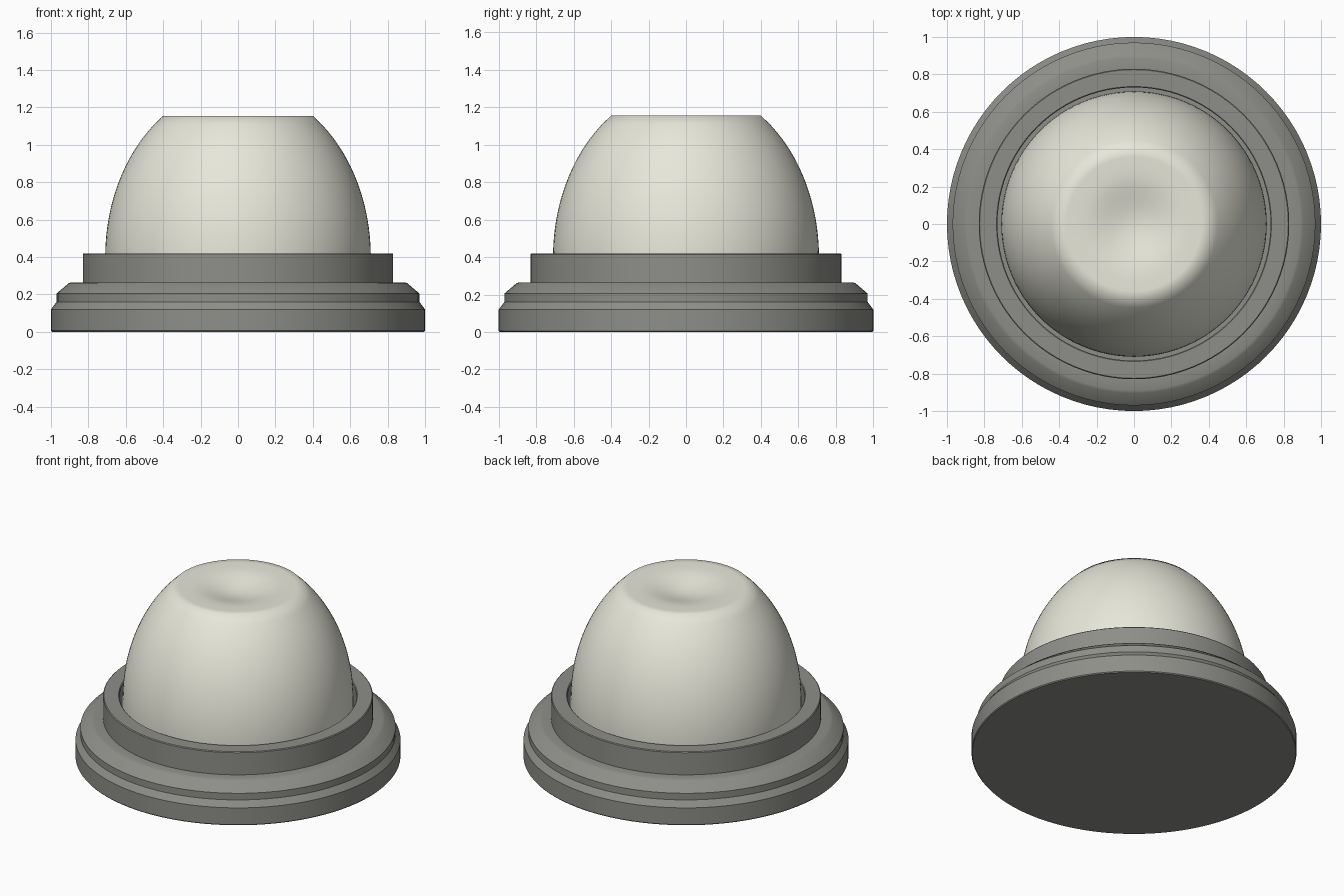
import bpy, bmesh, math

if "Cube" in bpy.data.objects:
    bpy.data.objects.remove(bpy.data.objects["Cube"])

SEG = 96

def material(name, color):
    m = bpy.data.materials.new(name)
    m.diffuse_color = (*color, 1)
    m.use_nodes = True
    m.node_tree.nodes["Principled BSDF"].inputs["Base Color"].default_value = m.diffuse_color
    return m

def lathe(name, profile, mat, angle, closed=False):
    """Spin an (r, z) profile around the z axis."""
    bm = bmesh.new()
    vs = [bm.verts.new((r, 0, z)) for r, z in profile]
    pairs = list(zip(vs, vs[1:])) + ([(vs[-1], vs[0])] if closed else [])
    edges = [bm.edges.new(p) for p in pairs]
    bmesh.ops.spin(bm, geom=vs + edges, cent=(0, 0, 0), axis=(0, 0, 1),
                   angle=2 * math.pi, steps=SEG, use_duplicate=False)
    bmesh.ops.remove_doubles(bm, verts=bm.verts[:], dist=1e-4)
    bmesh.ops.recalc_face_normals(bm, faces=bm.faces[:])
    me = bpy.data.meshes.new(name)
    bm.to_mesh(me)
    bm.free()
    ob = bpy.data.objects.new(name, me)
    bpy.context.collection.objects.link(ob)
    me.materials.append(mat)
    bpy.ops.object.select_all(action='DESELECT')
    bpy.context.view_layer.objects.active = ob
    ob.select_set(True)
    bpy.ops.object.shade_smooth_by_angle(angle=math.radians(angle))
    return ob

grey = material("housing_grey", (0.27, 0.27, 0.25))
cream = material("button_cream", (0.80, 0.80, 0.70))

# Stepped base with raised collar and a narrow groove around the button
lathe("base_housing", [
    (0, 0), (0.995, 0), (1.0, 0.006), (1.0, 0.12), (0.97, 0.16), (0.97, 0.205),
    (0.905, 0.26), (0.89, 0.265), (0.83, 0.265), (0.83, 0.415), (0.825, 0.42),
    (0.735, 0.42), (0.73, 0.415), (0.73, 0.265), (0, 0.265)], grey, 35)

# Domed button: elliptical side, flat rim, shallow finger dish
side = []
for i in range(17):
    z = 0.42 + (1.155 - 0.42) * i / 16
    side.append((0.71 * math.sqrt(1 - ((z - 0.40) / 0.914) ** 2), z))
dish = [(0.36, 1.155), (0.30, 1.153)]
for i in range(1, 9):
    r = 0.30 * (1 - i / 8)
    dish.append((r, 1.153 - 0.025 * (1 + math.cos(math.pi * r / 0.30))))
lathe("dome_button", [(0, 0.265), (0.71, 0.265)] + side + dish, cream, 60)
